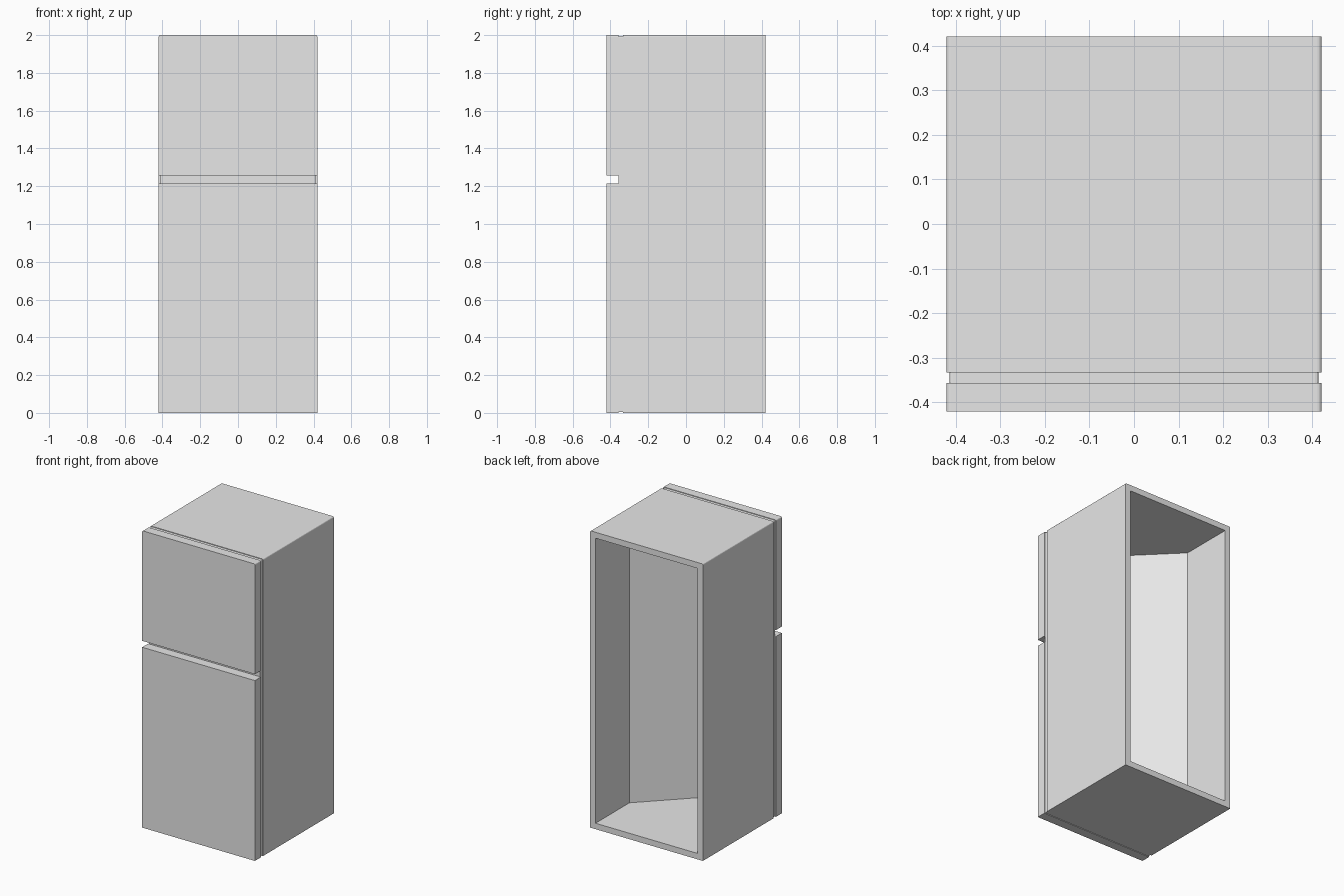
import bpy
import math

default_cube = bpy.data.objects.get("Cube")
if default_cube:
    bpy.data.objects.remove(default_cube, do_unlink=True)

# Single plain grey material
grey = bpy.data.materials.new("plain grey")
grey.use_nodes = True
grey.diffuse_color = (0.8, 0.8, 0.8, 1)
grey.node_tree.nodes["Principled BSDF"].inputs["Base Color"].default_value = (0.8, 0.8, 0.8, 1)


def prism(name, outline, to_3d, start, end):
    """Extrude a 2D outline between two positions along the remaining axis."""
    n = len(outline)
    verts = [to_3d(a, b, t) for t in (start, end) for a, b in outline]
    faces = [tuple(range(n)), tuple(range(2 * n - 1, n - 1, -1))]
    faces += [(i, i + n, (i + 1) % n + n, (i + 1) % n) for i in range(n)]
    mesh = bpy.data.meshes.new(name)
    mesh.from_pydata(verts, [], faces)
    mesh.materials.append(grey)
    obj = bpy.data.objects.new(name, mesh)
    bpy.context.collection.objects.link(obj)
    bpy.context.view_layer.objects.active = obj
    bpy.ops.object.select_all(action="DESELECT")
    obj.select_set(True)
    bpy.ops.object.mode_set(mode="EDIT")
    bpy.ops.mesh.select_all(action="SELECT")
    bpy.ops.mesh.normals_make_consistent(inside=False)
    bpy.ops.object.mode_set(mode="OBJECT")
    return obj


def panel(name, half, bottom, top, front, back, radius=0.0):
    """Upright block, with softly rounded upper corners when radius is set."""
    outline = [(-half, bottom), (half, bottom)]
    if radius:
        for side, angles in ((1, (0, 30, 60, 90)), (-1, (90, 60, 30, 0))):
            for a in map(math.radians, angles):
                outline.append((side * (half - radius + radius * math.cos(a)),
                                top - radius + radius * math.sin(a)))
    else:
        outline += [(half, top), (-half, top)]
    return prism(name, outline, lambda x, z, y: (x, y, z), front, back)


HALF = 0.42
WALL = 0.04

# Cabinet, open at the back
cabinet = panel("cabinet", HALF, 0, 2, -0.333, HALF, 0.008)

# Hollow interior whose front narrows to a vertical crease
inner = HALF - WALL
plan = [(-inner, 0.5), (-inner, 0.06), (0, 0.06 - inner), (inner, 0.06), (inner, 0.5)]
cutter = prism("interior_cutter", plan, lambda x, y, z: (x, y, z), WALL, 2 - WALL)
cutter.hide_render = True
cutter.hide_viewport = True
cut = cabinet.modifiers.new("hollow", "BOOLEAN")
cut.operation = "DIFFERENCE"
cut.solver = "EXACT"
cut.object = cutter

# Recessed seal between cabinet and doors
panel("door_seal", 0.414, 0.004, 1.996, -0.357, -0.333, 0.008)

# Doors
panel("lower_door", HALF, 0, 1.215, -HALF, -0.357)
panel("upper_door", HALF, 1.258, 2, -HALF, -0.357, 0.008)
